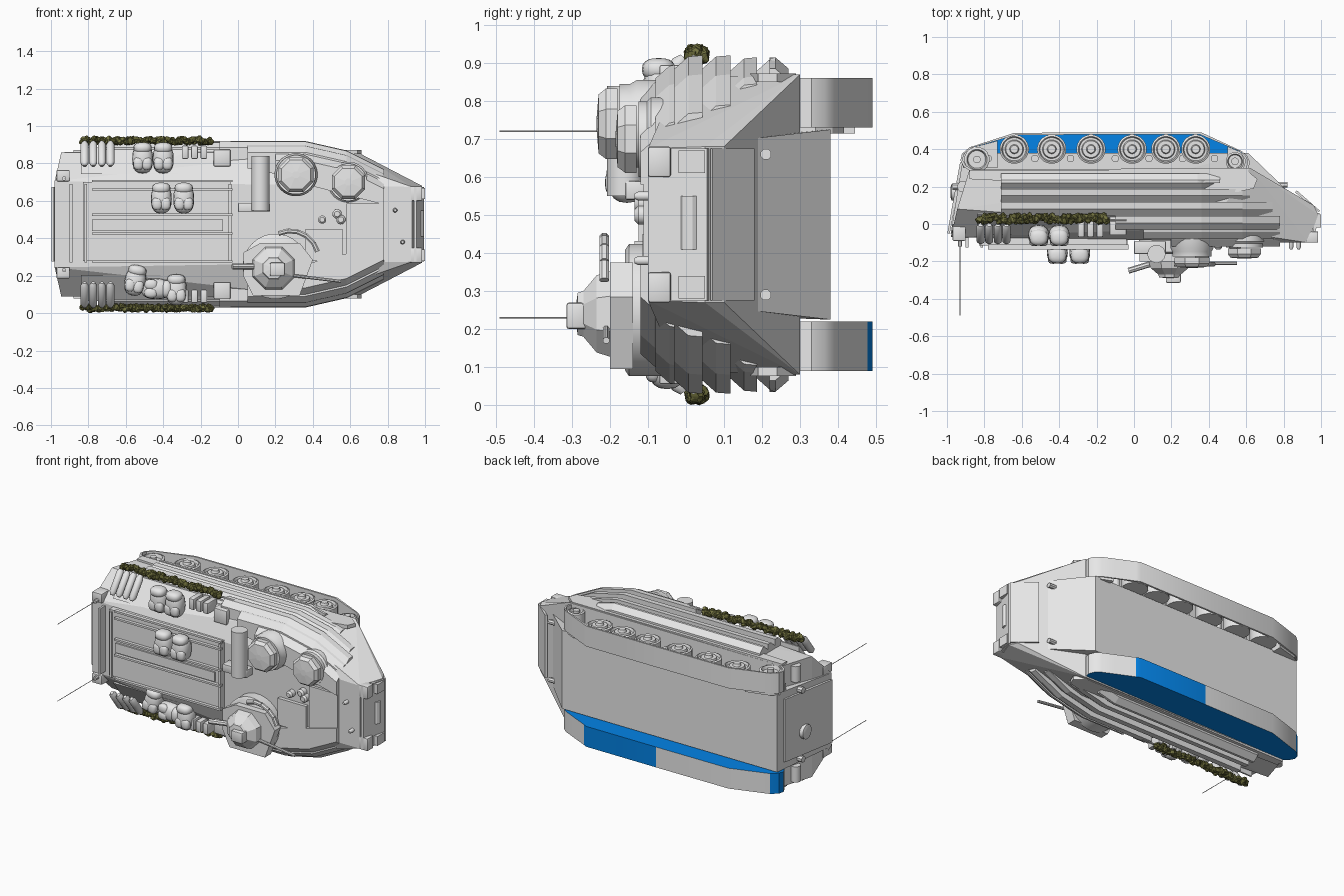
import bpy, bmesh, math, random
from mathutils import Vector, Matrix

if "Cube" in bpy.data.objects:
    bpy.data.objects.remove(bpy.data.objects["Cube"])
random.seed(4)
C = 0.475  # centre plane across the hull, in z


def material(name, rgb):
    m = bpy.data.materials.new(name)
    m.use_nodes = True
    m.diffuse_color = (*rgb, 1)
    m.node_tree.nodes["Principled BSDF"].inputs["Base Color"].default_value = (*rgb, 1)
    return m


GREY = material("pale grey", (0.8, 0.8, 0.8))
BLUE = material("bright blue", (0.001, 0.235, 0.82))
OLIVE = material("dark olive", (0.12, 0.12, 0.034))
MOSS = material("light olive", (0.18, 0.18, 0.055))


def finish(name, bm, mats=(GREY,), smooth=False):
    bmesh.ops.recalc_face_normals(bm, faces=bm.faces)
    me = bpy.data.meshes.new(name)
    bm.to_mesh(me)
    bm.free()
    ob = bpy.data.objects.new(name, me)
    bpy.context.collection.objects.link(ob)
    for m in mats:
        me.materials.append(m)
    if smooth:
        bpy.ops.object.select_all(action="DESELECT")
        ob.select_set(True)
        bpy.context.view_layer.objects.active = ob
        bpy.ops.object.shade_smooth_by_angle(angle=math.radians(35))


def solid(name, pts, sides=(1, -1)):
    """Convex block from (x, y, half width) points."""
    bm = bmesh.new()
    for x, y, w in pts:
        for s in sides:
            bm.verts.new((x, y, C + s * w))
    bmesh.ops.convex_hull(bm, input=bm.verts)
    bmesh.ops.dissolve_limit(bm, angle_limit=0.02, verts=bm.verts, edges=bm.edges)
    finish(name, bm)


def box(name, x, y, z, bevel=0):
    bm = bmesh.new()
    bmesh.ops.create_cube(bm, size=1)
    for v in bm.verts:
        v.co = [r[0] + (c + 0.5) * (r[1] - r[0]) for c, r in zip(v.co, (x, y, z))]
    if bevel:
        bmesh.ops.bevel(bm, geom=bm.edges, offset=bevel, segments=2, affect="EDGES", profile=0.5)
    finish(name, bm, smooth=bevel > 0)


def lathe(name, at, axis, profile, n=24):
    """Turned part: profile of (radius, height) along the axis."""
    bm = bmesh.new()
    turn = Vector((0, 0, 1)).rotation_difference(Vector(axis)).to_matrix()
    rings = [[bm.verts.new(Vector(at) + turn @ Vector((r * math.cos(a), r * math.sin(a), h)))
              for a in [math.tau * (i + 0.5) / n for i in range(n)]] for r, h in profile]
    for a, b in zip(rings, rings[1:]):
        for i in range(n):
            bm.faces.new((a[i], a[(i + 1) % n], b[(i + 1) % n], b[i]))
    bm.faces.new(rings[0])
    bm.faces.new(rings[-1])
    finish(name, bm, smooth=n > 12)


def rod(name, a, b, r, n=8):
    a, b = Vector(a), Vector(b)
    lathe(name, a, (b - a).normalized(), [(r, 0), (r, (b - a).length)], n)


UP = (0, -1, 0)

# Hull
solid("upper_hull", [(-.98, -.07, .23), (.93, -.10, .20), (-.945, .08, .385), (.40, -.02, .385),
                     (-.88, .29, .385), (.62, .30, .395), (.985, .05, .205), (.96, .10, .205)])
solid("lower_hull", [(-.91, .38, .25), (.61, .38, .25), (-.98, -.05, .235), (.88, .12, .22)])
solid("front_plate", [(.94, -.10, .2), (.955, -.10, .2), (.995, .055, .2), (.98, .06, .2)])
solid("wave_plate", [(.985, .065, .2), (.995, .07, .2), (.87, .18, .2), (.86, .17, .2)])
solid("rear_ramp", [(-.985, -.05, .2), (-.998, -.05, .2), (-.93, .33, .2), (-.91, .33, .2)])

# Stepped side armour: each plank has a flat face and a sloped upper lip
for s in (1, -1):
    for y0, y1, w, x0, x1 in [
            (.187, .235, .44, -.71, .46), (.117, .187, .44, -.71, .62), (.043, .117, .445, -.71, .74),
            (-.03, .043, .445, -.1, .78), (-.08, -.03, .42, .05, .78), (-.12, -.08, .375, .2, .78)]:
        ends = [(x0, w), (.36, w), (min(.58, x1), w - .05), (x1, w - .05 - .5 * max(0, x1 - .58))]
        solid("armour_plank", [(x, y, v - d) for x, v in ends for y, d in (
            (y0, .035), (y0 + .036, .003), (y1, 0), (y0, .12), (y1, .12))], (s,))
    solid("track_guard", [(x, y, w) for x, y in ((-.88, .24), (.55, .17), (.64, .19), (.66, .24), (.6, .29), (-.88, .29))
                          for w in (.375, .398)], (s,))
    solid("skirt_lip", [(x, y, w - t) for x, t in ((-.71, 0), (.34, 0), (.46, .03))
                        for y, w in ((.22, .44), (.235, .44), (.27, .41), (.27, .37), (.22, .37))], (s,))

# Tracks: open loop on one side, filled loop on the other
LOOP = [(-.64, .487), (-.13, .49), (.36, .49), (.385, .478), (.50, .425), (.575, .39), (.605, .365), (.62, .33),
        (.61, .29), (.58, .27), (.54, .26), (-.82, .27), (-.87, .28), (-.91, .305), (-.928, .34),
        (-.92, .375), (-.88, .41)]
INNER = [(-.15 + (x + .15) * .985, .375 + (y - .375) * .9) for x, y in LOOP]


def track(name, z0, z1, filled):
    bm = bmesh.new()
    shape = [(LOOP, z0), (LOOP, z1)] + ([] if filled else [(INNER, z1), (INNER, z0)])
    rings = [[bm.verts.new((x, y, z)) for x, y in path] for path, z in shape]
    for a, b in [(rings[0], rings[1])] if filled else zip(rings, rings[1:] + rings[:1]):
        for i in range(len(a)):
            j = (i + 1) % len(a)
            f = bm.faces.new((a[i], a[j], b[j], b[i]))
            mid = f.calc_center_median()
            f.material_index = int(filled and ((mid.y > .475 and mid.x > -.1) or (mid.x < -.895 and mid.y > .35)))
    if filled:
        for ring in rings:
            bm.faces.new(ring).material_index = 1
    finish(name, bm, (GREY, BLUE), smooth=True)


track("open_track", .73, .86, False)
track("filled_track", .09, .22, True)

# Road wheels, sprocket and idler with their housings
for x in (-.64, -.44, -.23, -.01, .17, .33):
    lathe("road_wheel", (x, .40, .73), (0, 0, 1), [(.078, 0), (.078, .11), (.068, .115), (.062, .10), (.05, .10),
                                                  (.045, .115), (.025, .115), (.02, .13), (.01, .13)])
for x, y, r in ((-.84, .345, .068), (.54, .335, .05)):
    lathe("end_wheel", (x, y, .722), (0, 0, 1), [(r, 0), (r, .125), (r * .8, .13), (r * .7, .11), (.02, .11), (.02, .135)], 16)
solid("final_drive", [(x, y, w) for x, y in ((-.915, .3), (-.918, .365), (-.875, .405), (-.73, .445), (-.73, .3))
                      for w in (.24, .29)], (1,))
solid("idler_mount", [(x, y, w) for x, y in ((.50, .3), (.50, .415), (.57, .385), (.6, .34), (.58, .28))
                      for w in (.24, .29)], (1,))
for x in (-.78, -.53, -.34, -.1, .08, .26, .43):
    rod("suspension_arm", (x, .35, .72), (x, .35, .79), .02, 12)

# Roof: troop hatch, rails and driver's area
box("troop_hatch", (-.83, -.04), (-.115, -.07), (.28, .70))
box("hatch_seam", (-.78, -.08), (-.125, -.11), (.44, .50))
for z in (.27, .42, .52, .655, .70):
    box("roof_rail", (-.78, -.03), (-.135, -.11), (z, z + .012))
for x in (-.9, -.82, -.05):
    box("roof_rib", (x, x + .014), (-.125, -.07), (.27, .69))
box("engine_cover", (.58, .78), (-.112, -.09), (.28, .585))
box("driver_plate", (.36, .56), (-.115, -.09), (.28, .45))
box("air_box", (.0, .17), (-.16, -.09), (.54, .59), .006)
rod("exhaust_stack", (.12, -.16, .55), (.12, -.16, .84), .048, 20)
for x, z, r in ((.45, .50, .022), (.53, .53, .025), (.55, .50, .025), (.84, .55, .012), (.88, .38, .012)):
    lathe("roof_cap", (x, -.09, z), UP, [(r, 0), (r, .035), (r * .6, .045)], 14)
for x, z, r, h in ((.31, .74, .105, .12), (.59, .70, .10, .07)):
    lathe("hatch_collar", (x, -.04, z), UP, [(r * 1.1, 0), (r * 1.1, h * .75), (r, h * .9), (r, h + .015)], 28)
    lathe("round_hatch", (x, -.06, z), UP, [(r * .96, h), (r * .96, h + .03), (r * .8, h + .05), (.02, h + .055)], 8)

# Commander's cupola
lathe("cupola_ring", (.20, -.06, .25), UP, [(.175, 0), (.175, .09), (.16, .10)], 28)
solid("cupola_shield", [(x, y, w) for x, w in ((.03, -.28), (.03, -.15), (.12, -.10), (.33, -.10), (.40, -.19), (.33, -.38), (.08, -.38))
                        for y in (-.14, -.20)], (1,))
lathe("cupola_dome", (.19, -.19, .24), UP, [(.125, 0), (.11, .045), (.065, .08), (.06, .095), (.02, .10)], 8)
box("cupola_sight", (.17, .25), (-.315, -.26), (.20, .27), .008)
for i in range(5):
    a = math.radians(15 + 20 * i)
    rod("hatch_guard", (.28 + .15 * math.cos(a), -.215, .29 + .15 * math.sin(a)),
        (.28 + .15 * math.cos(a + .35), -.215, .29 + .15 * math.sin(a + .35)), .014)
rod("gun_barrel", (.3, -.21, .20), (.55, -.21, .17), .009)
rod("gun_mount", (-.03, -.25, .25), (.1, -.21, .25), .016)

# Lamps, hooks and front fittings
for s in (1, -1):
    z = C + s * .165
    box("headlamp_guard", (.92, .985), (-.10, -.04), (z - .04, z + .04), .006)
    box("front_hinge", (.97, 1.0), (-.02, .05), (z - .03, z + .03))
    rod("tow_hook", (.74, .21, z + s * .02), (.82, .21, z + s * .02), .015)
    rod("rear_hook", (-.97, .2, C + s * .22), (-.93, .2, C + s * .22), .02)
    rod("rear_canister", (-.915, .2, C + s * .27), (-.915, .2, C + s * .37), .03, 16)
    box("tail_lamp", (-.97, -.90), (-.09, .0), (C + s * .26 - .03, C + s * .26 + .03), .006)
    rod("antenna_base", (-.93, -.02, C + s * .245), (-.93, -.12, C + s * .245), .012)
    rod("antenna", (-.93, -.1, C + s * .245), (-.93, -.49, C + s * .245), .002, 6)
    # Sloped stowage side, bottles, cans and rails
    solid("stowage_slope", [(x, y, w) for x in (-.84, -.05) for y, w in ((-.06, .27), (.05, .41), (.06, .41), (.06, .27))], (s,))
    for i in range(4):
        lathe("bottle", (-.82 + i * .046, -.005, C + s * .44), (0, -.6, -s * .8),
              [(.012, 0), (.022, .02), (.022, .14), (.01, .16)], 14)
    for x in (-.3, -.25, -.2):
        box("stowed_can", (x, x + .035), (-.07, .03), sorted((C + s * .35, C + s * .42)), .006)
    rod("grab_rail", (-.13, .02, C + s * .44), (-.04, .02, C + s * .44), .006)
    box("side_bin", (-.13, -.04), (-.06, .04), sorted((C + s * .31, C + s * .40)), .006)
rod("front_bar", (.97, .01, .41), (.97, .01, .55), .025, 12)
lathe("ramp_port", (-.95, .17, .42), (-1, 0, 0), [(.045, 0), (.045, .025), (.03, .03)], 16)


# Rucksacks with lid and pockets
def rucksack(x, y, z, tilt=0):
    for dx, dy, dz, size in ((0, 0, 0, (.056, .054, .078)), (0, -.012, .058, (.049, .044, .03)),
                             (.022, -.036, -.025, (.028, .022, .035)), (-.022, -.036, -.025, (.028, .022, .035))):
        bm = bmesh.new()
        bmesh.ops.create_uvsphere(bm, u_segments=16, v_segments=10, radius=1)
        for v in bm.verts:
            v.co = [math.copysign(abs(c) ** .8, c) * k for c, k in zip(v.co, size)]
        m = Matrix.Translation((x, y, z)) @ Matrix.Rotation(tilt, 4, "Y") @ Matrix.Translation((dx, dy, dz))
        bm.transform(m)
        finish("rucksack", bm, smooth=True)


for x, y, z, t in ((-.51, -.06, .825, 0), (-.40, -.06, .825, 0), (-.41, -.155, .61, 0), (-.29, -.155, .61, 0),
                   (-.55, -.06, .17, .2), (-.44, -.05, .13, 1.6), (-.33, -.05, .12, 0)):
    rucksack(x, y, z, t)

# Rolled camouflage nets
for z in (.922, .028):
    bm = bmesh.new()
    for i in range(90):
        at = Vector((-.83 + i * .0077, .03 + random.uniform(-.017, .014), z + random.uniform(-.009, .009)))
        made = bmesh.ops.create_icosphere(bm, subdivisions=2, radius=.018)
        shade = int(random.random() < .3)
        for v in made["verts"]:
            v.co = at + v.co * random.uniform(.75, 1.2)
        for f in {f for v in made["verts"] for f in v.link_faces}:
            f.material_index = shade
    finish("camouflage_net", bm, (OLIVE, MOSS))
